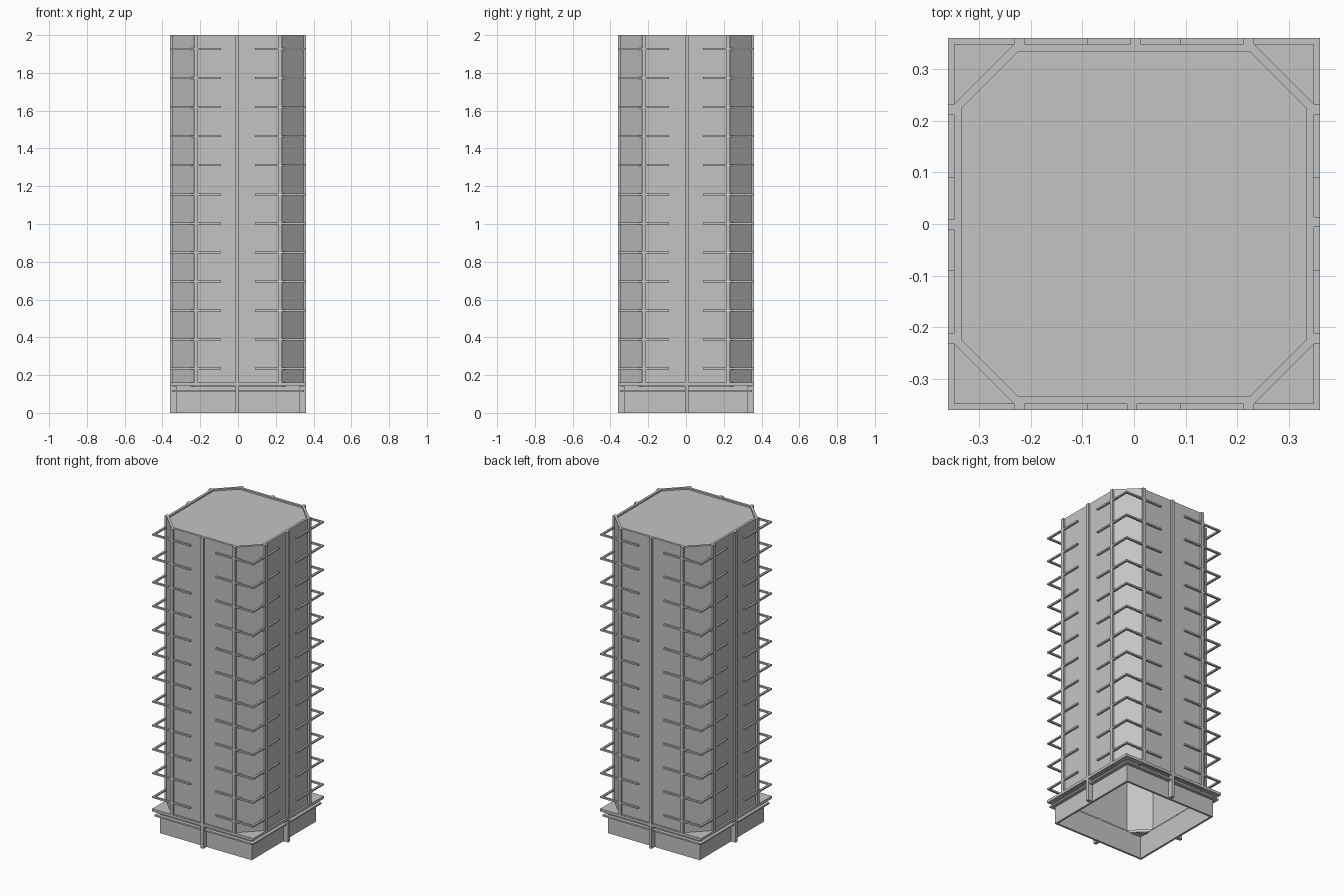
import bpy, bmesh
from math import pi
from mathutils import Matrix, Vector

if "Cube" in bpy.data.objects:
    bpy.data.objects.remove(bpy.data.objects["Cube"])

concrete = bpy.data.materials.new("concrete grey")
concrete.use_nodes = True
grey = (0.55, 0.55, 0.55, 1)
concrete.diffuse_color = grey
concrete.node_tree.nodes["Principled BSDF"].inputs["Base Color"].default_value = grey


def finish(name, bm):
    bmesh.ops.remove_doubles(bm, verts=bm.verts, dist=0.0001)
    bmesh.ops.recalc_face_normals(bm, faces=bm.faces)
    mesh = bpy.data.meshes.new(name)
    bm.to_mesh(mesh)
    bm.free()
    mesh.materials.append(concrete)
    obj = bpy.data.objects.new(name, mesh)
    bpy.context.collection.objects.link(obj)
    return obj


def outline(half, flat):
    """Square of the given half size, corners cut where the flats end."""
    quarter = [Vector((half, flat, 0)), Vector((flat, half, 0))]
    return [Matrix.Rotation(k * pi / 2, 3, 'Z') @ p for k in range(4) for p in quarter]


def frame(name, outer, inner, low, high):
    """Hollow wall between two outlines."""
    bm = bmesh.new()
    rings = [[bm.verts.new((p.x, p.y, z)) for p in loop]
             for loop, z in ((outer, low), (outer, high), (inner, high), (inner, low))]
    for a, b in zip(rings, rings[1:] + rings[:1]):
        for i in range(len(a)):
            j = (i + 1) % len(a)
            bm.faces.new((a[i], a[j], b[j], b[i]))
    bmesh.ops.dissolve_degenerate(bm, dist=0.0001, edges=bm.edges)
    return finish(name, bm)


def box(bm, low, high, turn=0):
    low, high = Vector(low), Vector(high)
    matrix = (Matrix.Rotation(turn, 4, 'Z') @ Matrix.Translation((low + high) / 2)
              @ Matrix.Diagonal((high - low).to_4d()))
    bmesh.ops.create_cube(bm, size=1, matrix=matrix)


# Eight-sided tower shell, open underneath
inner = outline(0.333, 0.225)
frame("tower_wall", outline(0.348, 0.232), inner, 0.14, 2)

# Roof set just below the wall top
bm = bmesh.new()
face = bm.faces.new([bm.verts.new((p.x, p.y, 1.975)) for p in inner])
top = bmesh.ops.extrude_face_region(bm, geom=[face])
bmesh.ops.translate(bm, vec=(0, 0, 0.015),
                    verts=[v for v in top["geom"] if isinstance(v, bmesh.types.BMVert)])
finish("roof", bm)

# Hollow square base with two ledges
frame("base_wall", outline(0.328, 0.328), outline(0.315, 0.315), 0, 0.145)
frame("upper_ledge", outline(0.36, 0.36), outline(0.325, 0.222), 0.143, 0.16)
frame("lower_ledge", outline(0.35, 0.35), outline(0.32, 0.32), 0.11, 0.12)

# Posts on each side; the middle one reaches the ground
sides = (("front", -pi / 2, -0.004), ("left", 0, 0.004),
         ("back", pi / 2, -0.003), ("right", pi, 0.001))
for name, turn, shift in sides:
    bm = bmesh.new()
    for y in (-0.222, shift, 0.222):
        box(bm, (0.338, y - 0.01, 0.155), (0.36, y + 0.01, 2), turn)
    box(bm, (0.32, shift - 0.01, 0), (0.36, shift + 0.01, 0.155), turn)
    finish(name + "_posts", bm)

# Rails that project around every cut corner, one per storey
for k, name in enumerate(("back_left", "back_right", "front_right", "front_left")):
    bm = bmesh.new()
    for storey in range(12):
        z = 0.235 + storey * 0.1537
        box(bm, (0.347, 0.09, z - 0.005), (0.36, 0.36, z + 0.005), k * pi / 2)
        box(bm, (0.09, 0.347, z - 0.005), (0.347, 0.36, z + 0.005), k * pi / 2)
    finish(name + "_corner_rails", bm)
